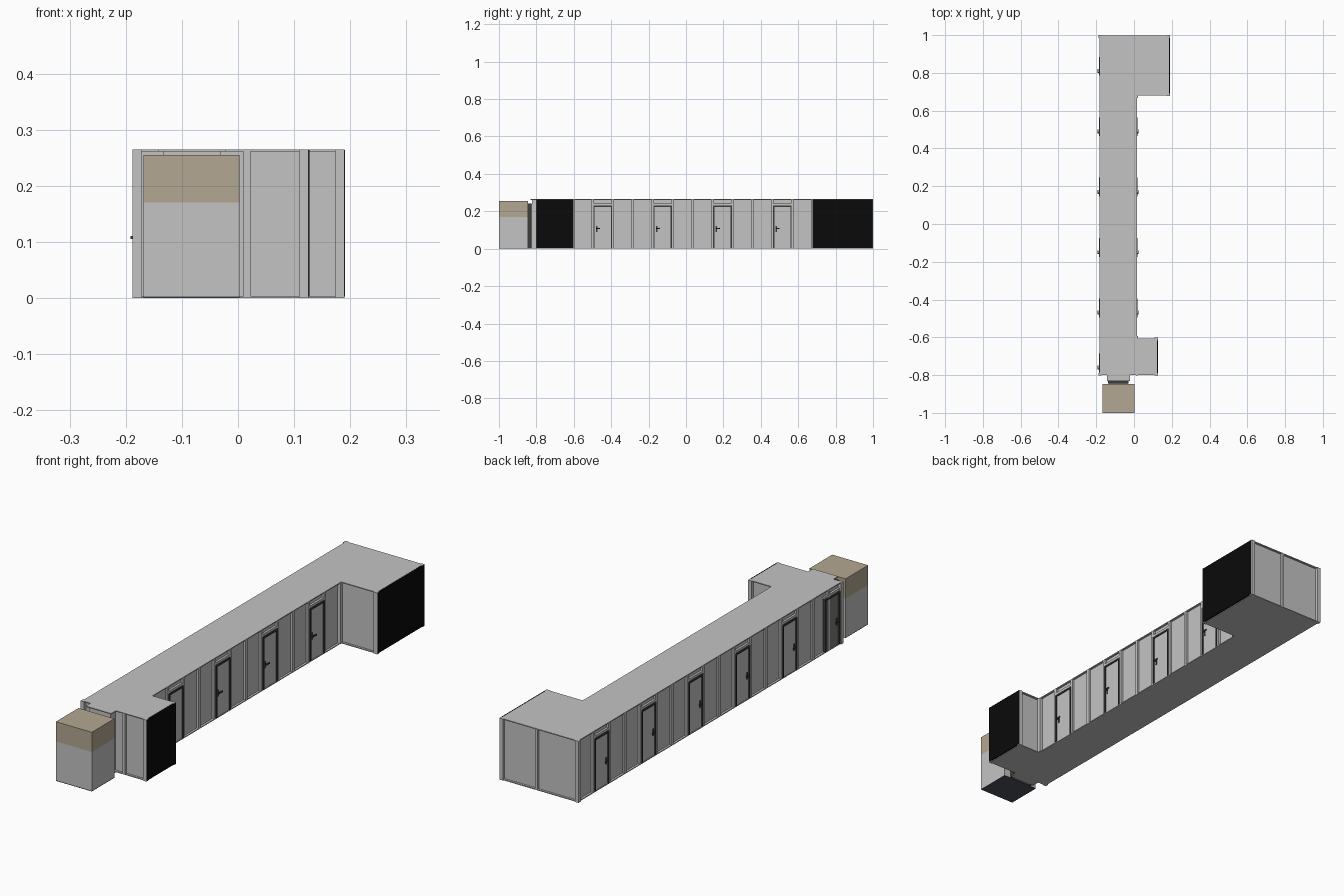
import bpy, bmesh
from mathutils import Vector, Matrix

cube = bpy.data.objects.get("Cube")
if cube:
    bpy.data.objects.remove(cube, do_unlink=True)


def material(name, r, g, b):
    m = bpy.data.materials.new(name)
    m.use_nodes = True
    m.diffuse_color = (r, g, b, 1)
    bsdf = next(n for n in m.node_tree.nodes if n.type == 'BSDF_PRINCIPLED')
    bsdf.inputs["Base Color"].default_value = (r, g, b, 1)
    return m


GREY = material("wall grey", 0.55, 0.55, 0.55)
TAN = material("tan", 0.45, 0.39, 0.29)
BLACK = material("black", 0.003, 0.003, 0.003)
DARK = material("dark frame", 0.045, 0.045, 0.04)
SLATE = material("slate", 0.07, 0.08, 0.1)
GLASS = material("entrance grey", 0.2, 0.2, 0.18)


def finish(name, bm, mat):
    bmesh.ops.recalc_face_normals(bm, faces=bm.faces)
    mesh = bpy.data.meshes.new(name)
    bm.to_mesh(mesh)
    bm.free()
    mesh.materials.append(mat)
    ob = bpy.data.objects.new(name, mesh)
    bpy.context.collection.objects.link(ob)
    return ob


def boxes(name, spans, mat):
    """One object from boxes given as ((x0, x1), (y0, y1), (z0, z1))."""
    bm = bmesh.new()
    for span in spans:
        mid = Vector([(a + b) / 2 for a, b in span])
        size = [abs(b - a) for a, b in span]
        bmesh.ops.create_cube(bm, size=1,
                              matrix=Matrix.Translation(mid) @ Matrix.Diagonal((*size, 1)))
    return finish(name, bm, mat)


H = 0.265                       # building height
XL, XR = -0.183, 0.016          # corridor sides
XF, XB = 0.121, 0.185           # front and back wing sides
YF, YB = -0.80, 0.997           # building ends
YW, YC = -0.605, 0.68           # inner walls of the wings


def prism(name, inset, z0, z1, mat):
    """The building footprint, inset and extruded."""
    i = inset
    pts = [(XL + i, YF + i), (-0.143 + i, YF + i), (-0.143 + i, -0.832 + i),
           (-0.022 - i, -0.832 + i), (-0.022 - i, YF + i), (XF - i, YF + i),
           (XF - i, YW - i), (XR - i, YW - i), (XR - i, YC + i),
           (XB - i, YC + i), (XB - i, YB - i), (XL + i, YB - i)]
    bm = bmesh.new()
    face = bm.faces.new([bm.verts.new((x, y, z0)) for x, y in pts])
    top = bmesh.ops.extrude_face_region(bm, geom=[face])["geom"]
    bmesh.ops.translate(bm, vec=(0, 0, z1 - z0),
                        verts=[v for v in top if isinstance(v, bmesh.types.BMVert)])
    return finish(name, bm, mat)


# Building shell: floor, recessed walls, roof
SLAB, REC = 0.004, 0.009
prism("floor_slab", 0, 0, SLAB, GREY)
prism("walls", REC, SLAB, H - SLAB, GREY)
prism("roof_slab", 0, H - SLAB, H, GREY)

# Wall fins at the panel joints, on both long sides
DOORS = [-0.445, -0.125, 0.195, 0.515]
STEP = 0.32 / 3
fins = []
for x, inward, y0, y1 in ((XL, 1, YF, YB), (XR, -1, YW, YC)):
    for k in range(-5, 17):
        y = DOORS[0] - STEP / 2 + k * STEP
        if y0 + 0.02 < y < y1 - 0.02:
            fins.append(((x, x + inward * 0.012), (y - 0.007, y + 0.007), (0.002, H - 0.002)))
# Joints on the end walls
fins.append(((0.01, 0.022), (YB - 0.012, YB + 0.001), (0.002, H - 0.002)))
fins.append(((0.01, 0.022), (YF - 0.001, YF + 0.012), (0.002, H - 0.002)))
boxes("wall_fins", fins, GREY)

# Corner posts
T = 0.012
posts = []
for x, y, sx, sy in ((XL, YF, -1, -1), (XL, YB, -1, 1), (XF, YF, 1, -1), (XF, YW, 1, 1),
                     (XB, YC, 1, -1), (XB, YB, 1, 1)):
    posts.append(((x - sx * T, x + sx * 0.005), (y - sy * T, y + sy * 0.003), (0, H)))
for y, s in ((YW, 1), (YC, -1)):
    posts.append(((XR - T, XR + 0.004), (y - s * 0.004, y + s * T), (0.002, H - 0.002)))
boxes("corner_posts", posts, GREY)

# Black ends of the two wings
boxes("black_wing_panels",
      [((XF - 0.01, XF + 0.006), (YF, YW), (0.003, H - 0.001)),
       ((XB - 0.01, XB + 0.006), (YC, YB - 0.001), (0.003, H - 0.001))], BLACK)


# Doors with frames, leaves and handles
def door(name, x, out, y, leaf_mat):
    wall = x - out * REC
    face = x + out * 0.003
    w, h, t = 0.05, 0.23, 0.007
    boxes(name + "_frame", [
        ((wall, face), (y - w, y - w + t), (0.004, h)),
        ((wall, face), (y + w - t, y + w), (0.004, h)),
        ((wall, face), (y - w + t, y + w - t), (h - t, h))], DARK)
    boxes(name + "_leaf", [((wall, x - out * 0.002), (y - w + t, y + w - t), (0.004, h - t))],
          leaf_mat)
    boxes(name + "_lintel", [((wall, x), (y - w, y + w), (h + 0.002, h + 0.012))], GREY)
    hy = y - 0.032
    boxes(name + "_handle", [
        ((x - out * 0.003, x + out * 0.009), (hy - 0.003, hy + 0.003), (0.105, 0.111)),
        ((x + out * 0.006, x + out * 0.009), (hy - 0.003, hy + 0.018), (0.105, 0.111)),
        ((x - out * 0.003, x), (hy - 0.004, hy + 0.004), (0.09, 0.12))], DARK)


for n, y in enumerate(DOORS):
    door(f"left_door_{n}", XR, 1, y, GREY)
for n, y in enumerate(DOORS + [0.835]):
    door(f"right_door_{n}", XL, -1, y, GREY)
door("side_entrance", XL, -1, -0.735, GLASS)

# Front entrance door joining the porch to the cabin
boxes("front_door", [((-0.132, -0.034), (-0.846, -0.82), (0.003, 0.24))], GLASS)
boxes("front_door_frame",
      [((x, x + 0.008), (-0.845, -0.825), (0.002, 0.242)) for x in (-0.138, -0.036)]
      + [((-0.138, -0.028), (-0.845, -0.825), (0.234, 0.242))], DARK)

# Cabin at the front, with tan upper part and slate underside
CX, CY = (-0.168, 0.003), (-1.0, -0.846)
boxes("cabin_base", [(CX, CY, (0, 0.003))], SLATE)
boxes("cabin_lower", [(CX, CY, (0.003, 0.17))], GREY)
boxes("cabin_upper", [(CX, CY, (0.17, 0.255))], TAN)
